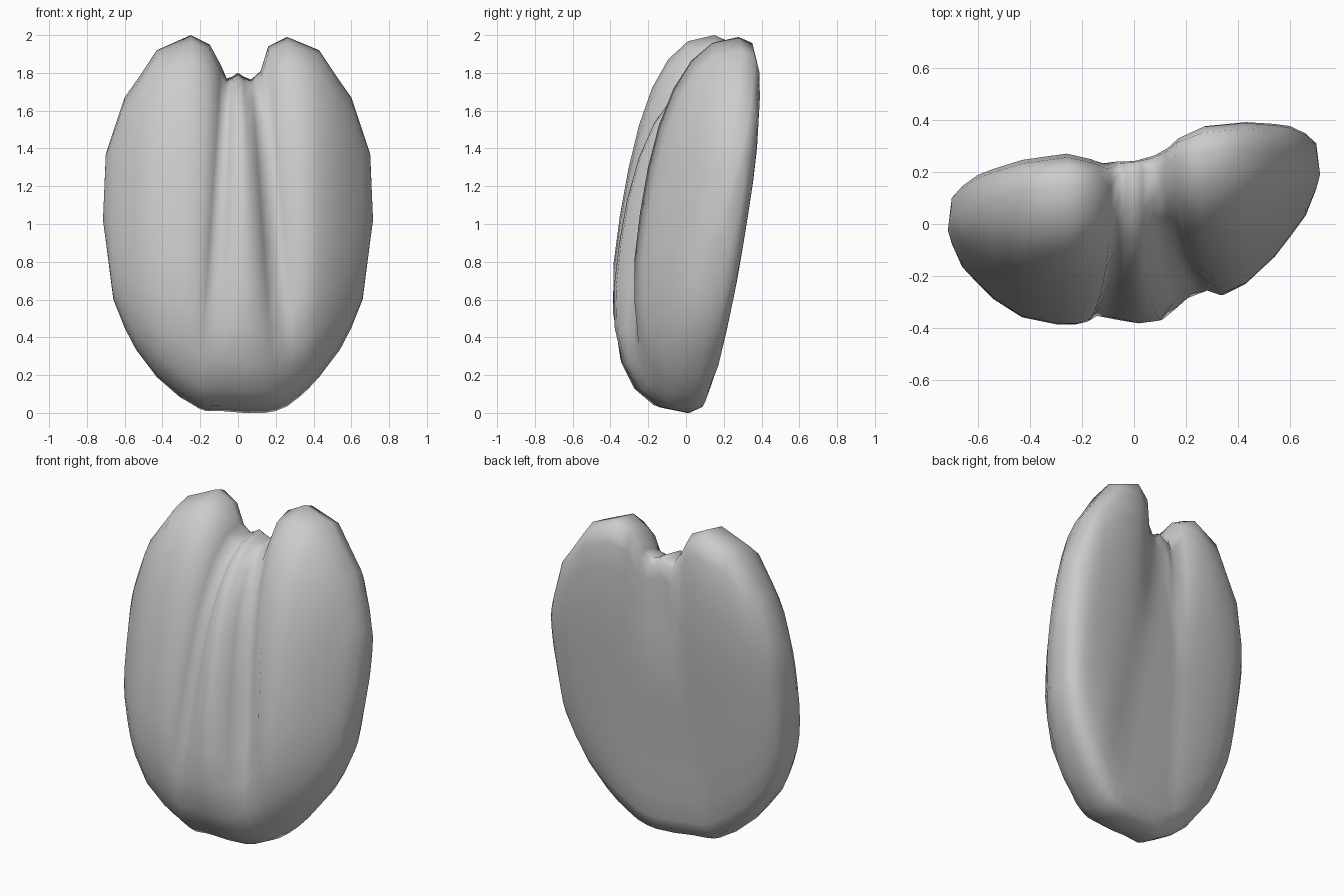
import bpy, bmesh, math

if "Cube" in bpy.data.objects:
    bpy.data.objects.remove(bpy.data.objects["Cube"])

# Outer flank columns, shared by both lobes: x, bottom z, top z, front depth, back depth
FLANK = [(.715, 1.02, 1.02, 0, 0), (.70, .91, 1.37, .06, .09), (.66, .60, 1.49, .13, .13),
         (.60, .45, 1.67, .20, .15), (.54, .335, 1.755, .265, .16), (.43, .19, 1.92, .35, .165)]
# Middle columns: x at bottom, x at top, bottom z, top z, front depth, groove depth, back depth
MIDDLE = [(-.31, -.25, .085, 2.0, .395, 0, .16), (-.25, -.15, .05, 1.95, .40, 0, .15),
          (-.21, -.09, .025, 1.84, .40, .02, .145), (-.17, -.06, .01, 1.77, .40, .065, .145),
          (-.09, -.03, .01, 1.78, .40, .015, .145), (.03, 0, 0, 1.80, .42, 0, .145),
          (.14, .03, 0, 1.78, .42, 0, .145), (.20, .07, .01, 1.765, .40, .04, .145),
          (.26, .12, .035, 1.81, .39, .10, .15), (.32, .16, .08, 1.94, .38, .07, .155),
          (.37, .26, .125, 1.99, .38, 0, .165)]
left = [(-x, -x, b, t, f, 0, k) for x, b, t, f, k in FLANK]
right = [(x, x, b, t, f, 0, k) for x, b, t, f, k in reversed(FLANK)]
COLUMNS = left + MIDDLE + right
ROWS = 12
RIM = .08


def smooth(a, b, v):
    v = min(1, max(0, (v - a) / (b - a)))
    return v * v * (3 - 2 * v)


def point(col, t, front):
    xb, xt, zb, zt, depth, groove, back = col
    x, z = xb + (xt - xb) * t, zb + (zt - zb) * t
    q = max(0, 1 - abs(2 * t - 1) ** 2.5)
    if front:
        cut = groove * smooth(.1, .4, t) * (1 + .2 * t)
        y = RIM - (depth - cut) * q ** .42
    else:
        # shallow dip between the lobes, only near the top
        dip = .07 * smooth(.55, .95, t) * max(0, 1 - abs(x) / .25)
        y = RIM + (back - dip) * q ** .3
    # outline sits further back at the foot, further forward on top of the left lobe
    w = (1 - q) * (1 - (x / .715) ** 2)
    if t < .5:
        y += .08 * w
    elif x < -.08:
        y -= .06 * w
    # the whole body leans back and is turned slightly
    return x, y + .15 * x + .16 * (z - 1), z


# Lobed body: front and back skins that meet along the outline
bm = bmesh.new()
for front in (True, False):
    grid = [[bm.verts.new(point(c, (1 - math.cos(math.pi * r / ROWS)) / 2, front))
             for r in range(ROWS + 1)] for c in COLUMNS]
    for a, b in zip(grid, grid[1:]):
        for r in range(ROWS):
            bm.faces.new((a[r], b[r], b[r + 1], a[r + 1]))
bmesh.ops.remove_doubles(bm, verts=bm.verts, dist=.002)
bmesh.ops.recalc_face_normals(bm, faces=bm.faces)
for f in bm.faces:
    f.smooth = True
mesh = bpy.data.meshes.new("lobed_body")
bm.to_mesh(mesh)
bm.free()
body = bpy.data.objects.new("lobed_body", mesh)
bpy.context.collection.objects.link(body)
